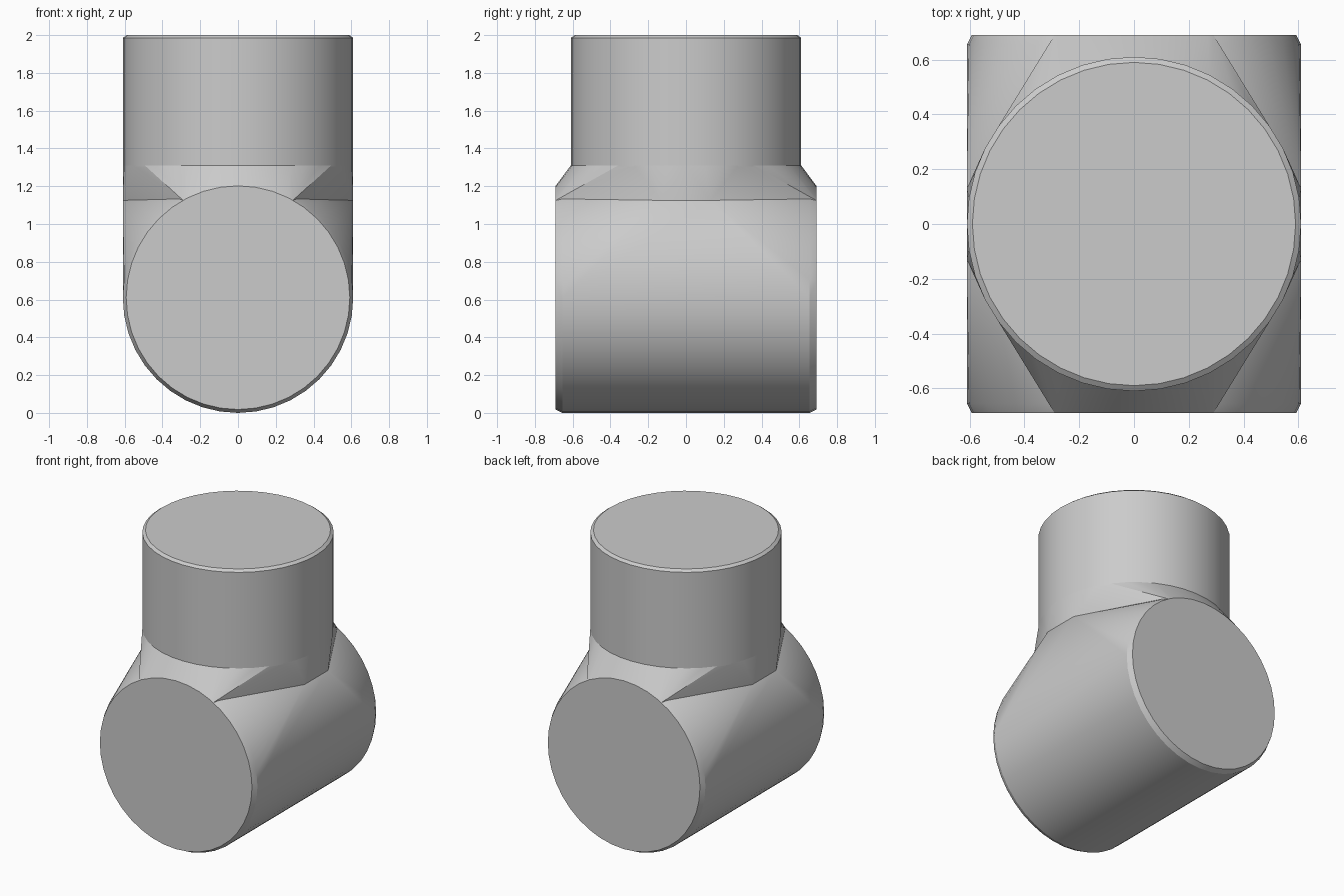
import bpy, bmesh
from math import cos, sin, pi, radians

cube = bpy.data.objects.get("Cube")
if cube:
    bpy.data.objects.remove(cube, do_unlink=True)

R = 0.61          # pipe radius
END_R = 0.592     # radius of the chamfered end faces
HALF = 0.69       # half length of the horizontal pipe
SEAM, NECK, TOP = 1.125, 1.31, 2.0
SIDES = 40

grey = bpy.data.materials.new("plain grey")
grey.use_nodes = True
colour = (0.6, 0.6, 0.6, 1)
grey.diffuse_color = colour
grey.node_tree.nodes["Principled BSDF"].inputs["Base Color"].default_value = colour


def upright_ring(radius, z):
    return [(radius * cos(2 * pi * i / SIDES), radius * sin(2 * pi * i / SIDES), z)
            for i in range(SIDES)]


def end_ring(radius, y):
    return [(radius * cos(2 * pi * i / SIDES), y, R + radius * sin(2 * pi * i / SIDES))
            for i in range(SIDES)]


def mirrored(x, y, z):
    return [(sx * x, sy * y, z) for sx in (-1, 1) for sy in (-1, 1)]


def hull(name, points):
    """Wrap a convex solid around the points and join its flat faces."""
    bm = bmesh.new()
    for p in points:
        bm.verts.new(p)
    bmesh.ops.convex_hull(bm, input=bm.verts[:])
    loose = [v for v in bm.verts if not v.link_faces]
    bmesh.ops.delete(bm, geom=loose, context='VERTS')
    bmesh.ops.dissolve_limit(bm, angle_limit=radians(0.5),
                             verts=bm.verts[:], edges=bm.edges[:])
    bmesh.ops.recalc_face_normals(bm, faces=bm.faces[:])
    mesh = bpy.data.meshes.new(name)
    bm.to_mesh(mesh)
    bm.free()
    mesh.materials.append(grey)
    obj = bpy.data.objects.new(name, mesh)
    bpy.context.collection.objects.link(obj)
    bpy.ops.object.select_all(action='DESELECT')
    obj.select_set(True)
    bpy.context.view_layer.objects.active = obj
    bpy.ops.object.shade_smooth_by_angle(angle=radians(20))
    return obj


# Horizontal pipe with chamfered ends and flanks rising to the collar seam
shoulder = mirrored(R, 0.13, SEAM)
body = list(shoulder)
for side in (-1, 1):
    body += end_ring(R, side * (HALF - 0.035)) + end_ring(END_R, side * HALF)
hull("horizontal_pipe", body)

# Sloping collar between the two pipes
collar = shoulder + mirrored(0.29, HALF, SEAM) + upright_ring(R, NECK)
for side in (-1, 1):
    collar += [p for p in end_ring(END_R, side * HALF) if p[2] > SEAM]
hull("collar", collar)

# Upright pipe with a small chamfer on its rim
hull("upright_pipe", upright_ring(R, NECK - 0.005) + upright_ring(R, TOP - 0.015)
     + upright_ring(R - 0.02, TOP))
